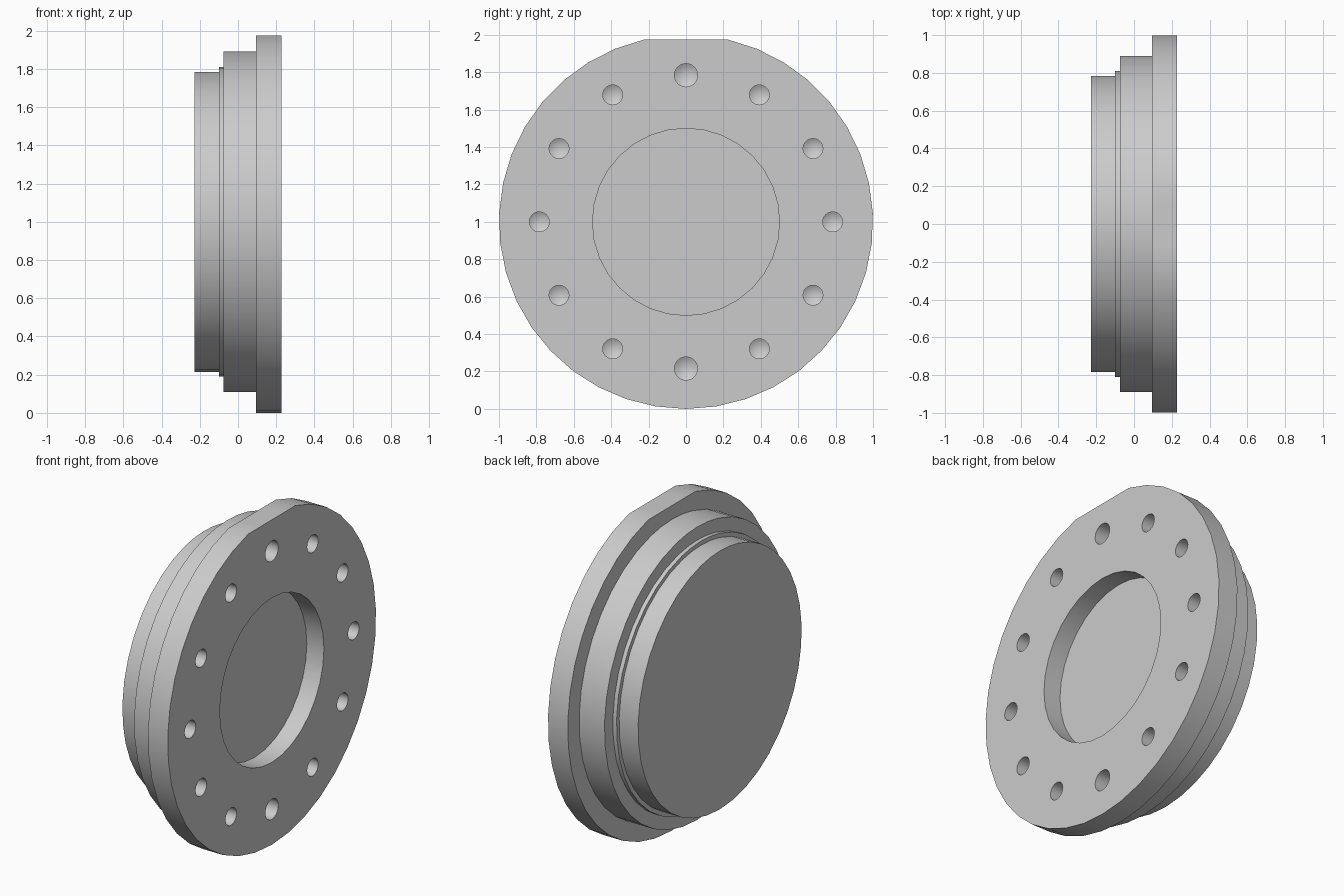
import bpy
import bmesh
from math import sin, cos, radians, pi
from mathutils import Vector

old = bpy.data.objects.get("Cube")
if old:
    bpy.data.objects.remove(old, do_unlink=True)

CENTRE_Z = 1.0
FRONT_X = 0.2275      # outer face of the rim
FLAT = radians(13.05)  # half angle of the flat on top of the rim

grey = bpy.data.materials.new("plain grey")
grey.use_nodes = True
grey.diffuse_color = (0.6, 0.6, 0.6, 1)
grey.node_tree.nodes["Principled BSDF"].inputs["Base Color"].default_value = (0.6, 0.6, 0.6, 1)


def lathe(bm, rings, angles, y=0, z=CENTRE_Z, flat=None):
    """Closed solid along x from (x, radius) rings; a zero radius makes a tip."""
    loops = []
    for x, r in rings:
        if r == 0:
            loops.append([bm.verts.new((x, y, z))])
            continue
        loop = []
        for a in angles:
            s = r
            if r == flat and abs(a) < FLAT:
                s = r * cos(FLAT) / cos(a)
            loop.append(bm.verts.new((x, y + s * sin(a), z + s * cos(a))))
        loops.append(loop)
    n = len(angles)
    for lo, hi in zip(loops, loops[1:]):
        for i in range(n):
            j = (i + 1) % n
            if len(lo) == 1:
                bm.faces.new((lo[0], hi[i], hi[j]))
            else:
                bm.faces.new((lo[i], hi[i], hi[j], lo[j]))
    for loop in (loops[0], loops[-1]):
        if len(loop) > 1:
            bm.faces.new(loop)


def make_object(name, bm):
    bmesh.ops.recalc_face_normals(bm, faces=bm.faces)
    mesh = bpy.data.meshes.new(name)
    bm.to_mesh(mesh)
    bm.free()
    mesh.materials.append(grey)
    obj = bpy.data.objects.new(name, mesh)
    bpy.context.collection.objects.link(obj)
    return obj


def circle(n):
    return [2 * pi * i / n for i in range(n)]


# Stepped flange body, with a flat across the top of its widest rim
arc = [FLAT + (2 * pi - 2 * FLAT) * i / 36 for i in range(37)]
angles = [-FLAT / 2, 0, FLAT / 2] + arc
steps = [(-FRONT_X, 0.785), (-0.1, 0.785), (-0.1, 0.81), (-0.075, 0.81),
         (-0.075, 0.89), (0.095, 0.89), (0.095, 1.0), (FRONT_X, 1.0)]
bm = bmesh.new()
lathe(bm, steps, angles, flat=1.0)
body = make_object("flange_body", bm)

# Cutter: round central pocket and a ring of drilled holes with pointed ends
bm = bmesh.new()
lathe(bm, [(FRONT_X - 0.115, 0.5), (FRONT_X + 0.1, 0.5)], circle(32))
for k in range(12):
    a = k * pi / 6
    r = 0.062 if k % 6 == 0 else 0.053
    bottom = FRONT_X - 0.2
    lathe(bm, [(bottom - 0.6 * r, 0), (bottom, r), (FRONT_X + 0.1, r)], circle(24),
          0.784 * sin(a), CENTRE_Z + 0.784 * cos(a))
cutter = make_object("hole_cutter", bm)
cutter.hide_render = True

cut = body.modifiers.new("holes", 'BOOLEAN')
cut.operation = 'DIFFERENCE'
cut.solver = 'EXACT'
cut.object = cutter
for o in bpy.context.selected_objects:
    o.select_set(False)
bpy.context.view_layer.objects.active = body
body.select_set(True)
bpy.ops.object.modifier_apply(modifier=cut.name)
bpy.data.objects.remove(cutter, do_unlink=True)
bpy.ops.object.shade_smooth_by_angle(angle=radians(30))
